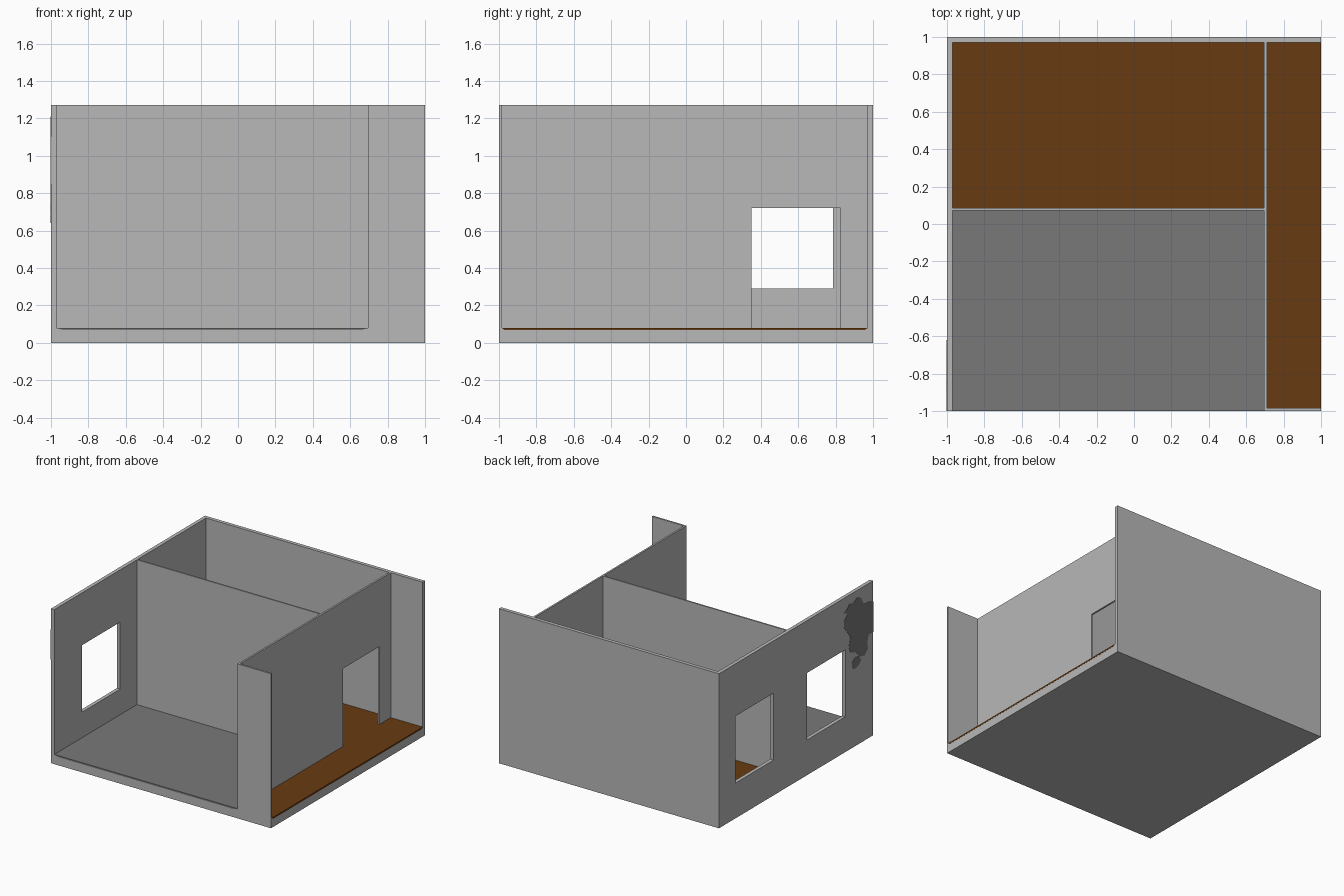
import bpy, bmesh

if "Cube" in bpy.data.objects:
    bpy.data.objects.remove(bpy.data.objects["Cube"])


def material(name, rgb):
    m = bpy.data.materials.new(name)
    m.diffuse_color = (*rgb, 1)
    m.use_nodes = True
    m.node_tree.nodes["Principled BSDF"].inputs["Base Color"].default_value = m.diffuse_color
    return m


WALL = material("light grey plaster", (0.48, 0.48, 0.48))
DARK = material("dark grey", (0.19, 0.19, 0.19))
WOOD = material("brown wood", (0.14, 0.043, 0.006))

H = 1.27      # wall top
F = 0.08      # floor level
B = 0.078     # slab top


def finish(name, bm, mat):
    bmesh.ops.recalc_face_normals(bm, faces=bm.faces)
    me = bpy.data.meshes.new(name)
    bm.to_mesh(me)
    bm.free()
    ob = bpy.data.objects.new(name, me)
    bpy.context.collection.objects.link(ob)
    me.materials.append(mat)
    return ob


def box(name, x, y, z, mat, taper=(0, 0)):
    """Box from ranges; taper narrows the underside along x and y."""
    bm = bmesh.new()
    bmesh.ops.create_cube(bm, size=1)
    for v in bm.verts:
        top = v.co.z > 0
        tx, ty = (0, 0) if top else taper
        v.co = (x[1] - tx if v.co.x > 0 else x[0] + tx,
                y[1] - ty if v.co.y > 0 else y[0] + ty,
                z[1] if top else z[0])
    return finish(name, bm, mat)


def cut(wall, x, y, z):
    """Cut an opening through a wall."""
    c = box("cutter", x, y, z, WALL)
    c.hide_render = True
    mod = wall.modifiers.new("opening", 'BOOLEAN')
    mod.operation = 'DIFFERENCE'
    mod.solver = 'EXACT'
    mod.object = c
    bpy.context.view_layer.objects.active = wall
    bpy.ops.object.modifier_apply(modifier=mod.name)
    bpy.data.objects.remove(c)


def stain(name, pts):
    """Thin flat patch on the outside of the left wall, from (y, z) points."""
    bm = bmesh.new()
    f = bm.faces.new([bm.verts.new((-0.999, y, z)) for y, z in pts])
    r = bmesh.ops.extrude_face_region(bm, geom=[f])
    for v in r["geom"]:
        if isinstance(v, bmesh.types.BMVert):
            v.co.x = -1.002
    return finish(name, bm, DARK)


# Base slab
box("base_slab", (-1, 0.999), (-0.999, 1), (0, B), WALL)

# Outer walls; the right side and most of the front are open
left = box("left_wall", (-1, -0.97), (-1, 1), (B, H), WALL)
for y0 in (0.29, -0.64):
    cut(left, (-1.1, -0.9), (y0, y0 + 0.495), (0.29, 0.84))
box("back_wall", (-0.97, 1), (0.97, 1), (B, H), WALL)
box("front_return_wall", (0.71, 1), (-1, -0.985), (B, H), WALL)

# Inner walls
corridor = box("corridor_wall", (0.695, 0.71), (-1, 0.97), (B, H), WALL)
cut(corridor, (0.6, 0.8), (0.35, 0.825), (0, 0.72))
box("room_divider", (-0.97, 0.695), (0.073, 0.085), (B, H), WALL)

# Floors, with tapered undersides that show at the open edges
box("front_room_floor", (-0.97, 0.695), (-1, 0.073), (0.067, F), DARK, (0.035, 0))
box("back_room_floor", (-0.97, 0.695), (0.085, 0.97), (0.067, F), WOOD)
box("corridor_floor", (0.71, 1), (-0.985, 0.97), (0.067, F), WOOD, (0, 0.015))
box("door_threshold", (0.695, 0.71), (0.35, 0.825), (0.067, F), WOOD)

# Damp stains on the outside of the left wall
stain("large_stain", [
    (-0.62, 1.15), (-0.66, 1.165), (-0.69, 1.195), (-0.74, 1.185), (-0.79, 1.21),
    (-0.84, 1.195), (-0.87, 1.14), (-0.91, 1.12), (-0.96, 1.12), (-1.0, 1.10),
    (-1.0, 0.85), (-0.94, 0.85), (-0.925, 0.80), (-0.93, 0.74), (-0.89, 0.70),
    (-0.84, 0.71), (-0.77, 0.77), (-0.71, 0.79), (-0.685, 0.84), (-0.705, 0.92),
    (-0.66, 0.98), (-0.62, 1.03), (-0.62, 1.08), (-0.67, 1.12)])
stain("small_stain", [
    (-0.725, 0.70), (-0.765, 0.73), (-0.82, 0.72), (-0.845, 0.68),
    (-0.82, 0.655), (-0.78, 0.64), (-0.745, 0.64), (-0.725, 0.66)])
